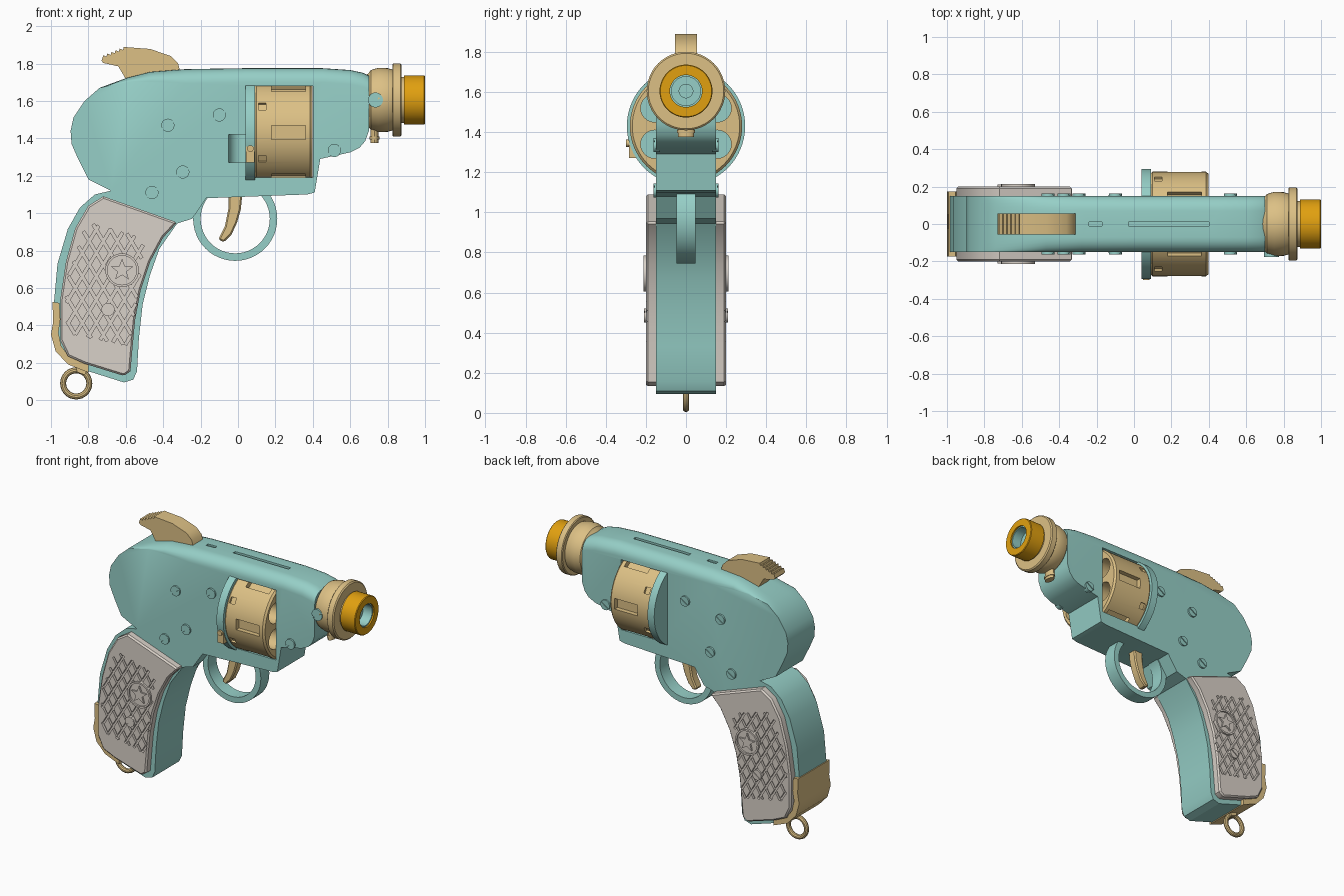
import bpy, bmesh, math
from mathutils import Vector

cube = bpy.data.objects.get("Cube")
if cube:
    bpy.data.objects.remove(cube)


def material(name, r, g, b):
    m = bpy.data.materials.new(name)
    m.use_nodes = True
    m.diffuse_color = (r, g, b, 1)
    m.node_tree.nodes["Principled BSDF"].inputs["Base Color"].default_value = (r, g, b, 1)
    return m


TEAL = material("teal paint", .305, .624, .571)
GOLD = material("pale gold", .72, .53, .235)
GRIP = material("warm grey", .694, .638, .578)
AMBER = material("amber", .753, .352, .005)


def circle(cx, cz, r, n=32, start=0, sweep=math.tau, closed=True):
    steps = n if closed else n - 1
    return [(cx + r * math.cos(start + sweep * i / steps),
             cz + r * math.sin(start + sweep * i / steps)) for i in range(n)]


def loft(bm, rings, loop=False):
    """Skin a row of matching rings; cap the ends unless the row loops."""
    rows = [[bm.verts.new(p) for p in ring] for ring in rings]
    pairs = list(zip(rows, rows[1:])) + ([(rows[-1], rows[0])] if loop else [])
    for a, b in pairs:
        for i in range(len(a)):
            bm.faces.new((a[i - 1], a[i], b[i], b[i - 1]))
    if not loop:
        bm.faces.new(rows[0][::-1])
        bm.faces.new(rows[-1])


def prism(bm, pts, y0, y1):
    loft(bm, [[(x, y, z) for x, z in pts] for y in (y0, y1)])


def turn(bm, profile, cy, cz, n=48):
    loft(bm, [[(x, y, z) for y, z in circle(cy, cz, r, n)] for x, r in profile])


def hoop(bm, cx, cz, section, n):
    loft(bm, [[(cx + r * math.cos(a), y, cz + r * math.sin(a)) for r, y in section]
              for a in (math.tau * i / n for i in range(n))], loop=True)


def upright(bm, cx, cy, rx, ry, z0, z1, n=32):
    loft(bm, [[(cx + rx * x, cy + ry * y, z) for x, y in circle(0, 0, 1, n)] for z in (z0, z1)])


def smooth(mesh):
    for p in mesh.polygons:
        p.use_smooth = True
    mesh.set_sharp_from_angle(angle=math.radians(32))


def finish(bm, name, mat, bevel=0):
    bmesh.ops.recalc_face_normals(bm, faces=bm.faces)
    if bevel:
        sharp = [e for e in bm.edges if e.calc_face_angle(0) > .9]
        bmesh.ops.bevel(bm, geom=sharp, offset=bevel, segments=1, profile=.5,
                        affect='EDGES', clamp_overlap=True)
    mesh = bpy.data.meshes.new(name)
    bm.to_mesh(mesh)
    bm.free()
    mesh.materials.append(mat)
    smooth(mesh)
    obj = bpy.data.objects.new(name, mesh)
    bpy.context.collection.objects.link(obj)
    return obj


def cut(obj, bm):
    cutter = finish(bm, "cutter", obj.data.materials[0])
    mod = obj.modifiers.new("cut", 'BOOLEAN')
    mod.operation, mod.solver, mod.object = 'DIFFERENCE', 'EXACT', cutter
    graph = bpy.context.evaluated_depsgraph_get()
    mesh = bpy.data.meshes.new_from_object(obj.evaluated_get(graph))
    obj.modifiers.clear()
    obj.data = mesh
    smooth(mesh)
    bpy.data.objects.remove(cutter)


# Frame and grip core, with the upper edges rounded off layer by layer
outline = [(-.895, 1.44), (-.88, 1.51), (-.82, 1.6), (-.74, 1.67), (-.59, 1.725), (-.47, 1.755),
           (-.28, 1.77), (.04, 1.775), (.45, 1.775), (.6, 1.765), (.67, 1.75), (.7, 1.735),
           (.7, 1.44), (.68, 1.385), (.65, 1.35), (.6, 1.325), (.44, 1.29), (.41, 1.11), (.37, 1.1),
           (-.17, 1.08), (-.245, .97), (-.325, .945), (-.42, .81), (-.47, .67), (-.51, .51),
           (-.53, .33), (-.54, .155), (-.56, .11), (-.61, .095), (-.8, .155), (-.9, .2),
           (-.965, .27), (-.985, .38), (-.985, .51), (-.965, .73), (-.91, .915), (-.845, 1.03),
           (-.765, 1.1), (-.68, 1.12), (-.8, 1.18), (-.855, 1.29), (-.89, 1.37)]


def layer(y):
    t = max(0, (abs(y) - .07) / .08)
    drop = .075 * (1 - math.sqrt(max(0, 1 - t * t)))
    ramp = [min(1, max(0, (x + .7) / .35)) if z > 1.7 else 0 for x, z in outline]
    return [(x, y, z - drop * k) for (x, z), k in zip(outline, ramp)]


bm = bmesh.new()
half = [.07 + .08 * math.sin(math.pi * i / 12) for i in range(7)]
loft(bm, [layer(y) for y in [-h for h in reversed(half)] + half])
frame = finish(bm, "frame", TEAL)

# Drum window, loading gate recess and top grooves, cut one at a time
bm = bmesh.new()
prism(bm, [(.085, 1.19), (.4, 1.19), (.4, 1.68), (.085, 1.68)], -.3, .3)
cut(frame, bm)
bm = bmesh.new()
upright(bm, .0175, -.15, .0675, .0675, 1.27, 1.42)
cut(frame, bm)
bm = bmesh.new()
for x0, x1 in ((-.03, .4), (-.24, -.17)):
    prism(bm, [(x0, 1.76), (x1, 1.76), (x1, 1.9), (x0, 1.9)], -.012, .012)
cut(frame, bm)

# Recoil plate and drum
AXIS = 1.43
bm = bmesh.new()
turn(bm, [(.04, .295), (.092, .295)], 0, AXIS, 64)
finish(bm, "recoil_plate", TEAL)

bm = bmesh.new()
turn(bm, [(.09, .272), (.1, .28), (.385, .28), (.398, .268)], 0, AXIS, 64)
drum = finish(bm, "drum", GOLD)


def radial_block(bm, angle, x0, x1, r0, width):
    out = Vector((math.cos(angle), math.sin(angle)))
    side = Vector((-out.y, out.x)) * width / 2
    corners = [out * r0 - side, out * .4 - side, out * .4 + side, out * r0 + side]
    loft(bm, [[(x, c.x, AXIS + c.y) for c in corners] for x in (x0, x1)])


bm = bmesh.new()
for i in range(6):
    a = math.tau * i / 6
    b = a + math.pi / 6
    radial_block(bm, a, .18, .36, .245, .075)
    radial_block(bm, b, .11, .15, .265, .042)
    turn(bm, [(.05, .07), (.5, .07)], .18 * math.cos(b), AXIS + .18 * math.sin(b), 24)
cut(drum, bm)

# Gate latch beside the drum
bm = bmesh.new()
prism(bm, [(.042, 1.27), (.088, 1.27), (.088, 1.42), (.042, 1.42)], -.285, -.14)
prism(bm, circle(.066, 1.345, .018, 16), -.3, -.27)
finish(bm, "gate_latch", GOLD)

# Muzzle
BORE = 1.605
bm = bmesh.new()
turn(bm, [(.66, .12), (.695, .14), (.71, .16), (.75, .172), (.8, .17), (.825, .163), (.825, .19),
          (.83, .196), (.868, .196), (.875, .188), (.875, .122), (.888, .122)], 0, BORE)
finish(bm, "muzzle_collar", GOLD)
bm = bmesh.new()
turn(bm, [(.887, .1), (.887, .132), (.995, .132), (1, .128), (1, .08), (.89, .08)], 0, BORE)
finish(bm, "muzzle_tip", AMBER)
bm = bmesh.new()
turn(bm, [(.87, .083), (.99, .083), (.99, .072), (.92, .072), (.92, .034), (.9, .034)], 0, BORE)
finish(bm, "bore_liner", TEAL)
bm = bmesh.new()
upright(bm, .73, 0, .022, .04, 1.375, 1.47, 20)
upright(bm, .73, 0, .026, .046, 1.395, 1.41, 20)
finish(bm, "collar_knob", GOLD)


# Slotted screw heads
def screw(bm, x, z, r, y, side, height=.012):
    prism(bm, circle(x, z, r, 24), side * (y - .02), side * (y + height / 2))
    for start in (.6, .6 + math.pi):
        arc = circle(x, z, r, 12, start + .15, math.pi - .3, closed=False)
        prism(bm, arc, side * y, side * (y + height))


bm = bmesh.new()
for s in (-1, 1):
    for x, z in ((-.375, 1.47), (-.1, 1.525), (-.295, 1.22), (-.46, 1.11), (.515, 1.335)):
        screw(bm, x, z, .035, .15, s)
screw(bm, .735, BORE, .04, .165, -1)
finish(bm, "frame_screws", TEAL)

# Grip plates with engraved checkering, medallion and screw
plate = [(-.72, 1.09), (-.325, .95), (-.4, .87), (-.47, .74), (-.52, .59), (-.55, .43), (-.565, .27),
         (-.575, .155), (-.61, .13), (-.82, .195), (-.91, .235), (-.95, .32), (-.95, .54),
         (-.92, .74), (-.87, .92), (-.8, 1.04)]
field = [(-.81, .95), (-.92, .62), (-.91, .36), (-.57, .29), (-.54, .55), (-.49, .86)]


def clip(p, d):
    """Span of the line p + t d inside the checkered field."""
    lo, hi = -9, 9
    for a, b in zip(field, field[1:] + field[:1]):
        a, b = Vector(a), Vector(b)
        n = Vector((a.y - b.y, b.x - a.x))
        num, den = n.dot(p - a), n.dot(d)
        if den > 0:
            lo = max(lo, -num / den)
        else:
            hi = min(hi, -num / den)
    return lo, hi


for s, side in ((-1, "right"), (1, "left")):
    bm = bmesh.new()
    prism(bm, plate, s * .14, s * .2)
    grip = finish(bm, side + "_grip_plate", GRIP, .01)
    for lean in (-1, 1):
        bm = bmesh.new()
        d = Vector((lean * .6, 1)).normalized()
        w = Vector((d.y, -d.x)) * .008
        for i in range(-9, 10):
            p = Vector((-.72 + i * .075, .6))
            lo, hi = clip(p, d)
            if hi - lo > .03:
                a, b = p + d * lo, p + d * hi
                prism(bm, [a - w, b - w, b + w, a + w], s * .184, s * .23)
        cut(grip, bm)
    bm = bmesh.new()
    prism(bm, circle(-.62, .695, .09), s * .175, s * .201)
    hoop(bm, -.62, .695, [(.078, s * .19), (.09, s * .19), (.09, s * .213), (.078, s * .213)], 32)
    star = [circle(-.62, .695, (.062, .026)[i % 2], 10, math.pi / 2)[i] for i in range(10)]
    prism(bm, star, s * .19, s * .213)
    screw(bm, -.695, .485, .035, .198, s)
    finish(bm, side + "_medallion", GRIP)

# Butt strap and lanyard ring
bm = bmesh.new()
prism(bm, [(-.992, .525), (-.99, .47), (-.988, .42), (-1, .35), (-.975, .262), (-.91, .192),
           (-.8, .148), (-.8, .19), (-.9, .23), (-.945, .29), (-.96, .36), (-.95, .43),
           (-.955, .52)], -.175, .175)
finish(bm, "butt_strap", GOLD)
bm = bmesh.new()
hoop(bm, -.865, .09, circle(.07, 0, .016, 10), 32)
prism(bm, [(-.87, .19), (-.86, .15), (-.82, .135), (-.8, .17)], -.03, .03)
finish(bm, "lanyard_ring", GOLD)

# Trigger guard, trigger and hammer
bm = bmesh.new()
hoop(bm, -.015, .97, [(.185, -.047), (.225, -.047), (.225, .047), (.185, .047)], 48)
finish(bm, "trigger_guard", TEAL)
bm = bmesh.new()
prism(bm, [(-.05, 1.12), (.025, 1.12), (.015, 1.02), (-.005, .95), (-.035, .885), (-.075, .845),
           (-.105, .86), (-.07, .93), (-.052, 1.02)], -.032, .032)
finish(bm, "trigger", GOLD, .008)
bm = bmesh.new()
teeth = []
for i in range(6):
    x, z = -.725 + i * .022, 1.828 + i * .009
    teeth += [(x, z), (x + .004, z + .016)]
prism(bm, [(-.73, 1.815)] + teeth + [(-.58, 1.886), (-.47, 1.878), (-.36, 1.84), (-.32, 1.8),
      (-.305, 1.74), (-.47, 1.68), (-.59, 1.7), (-.64, 1.785), (-.72, 1.803)], -.055, .055)
finish(bm, "hammer", GOLD)
